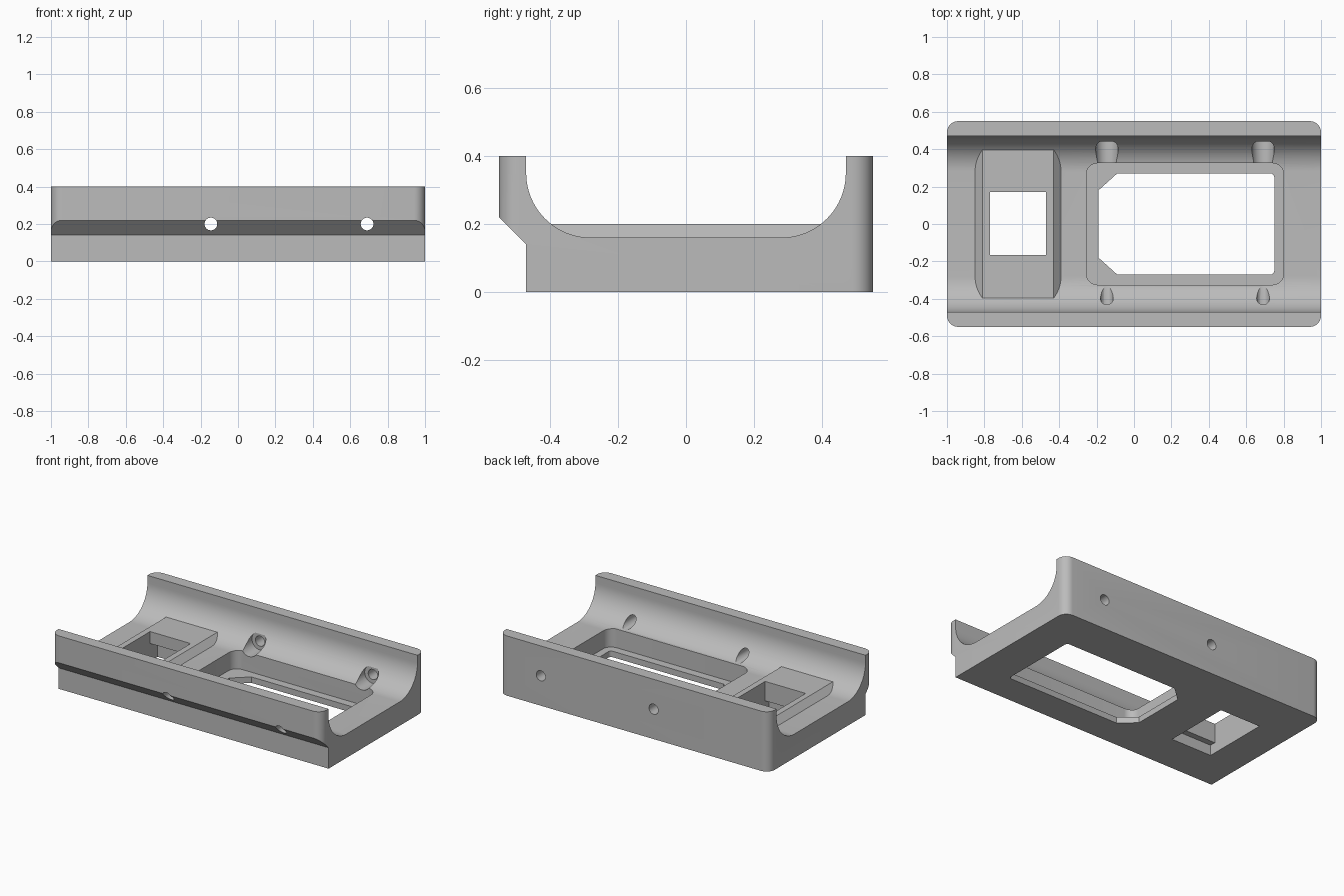
import bpy
import bmesh
from math import cos, sin, pi, radians
from mathutils import Vector

cube = bpy.data.objects.get("Cube")
if cube:
    bpy.data.objects.remove(cube, do_unlink=True)

grey = bpy.data.materials.new("light grey plastic")
grey.use_nodes = True
colour = (0.5, 0.5, 0.5, 1)
grey.diffuse_color = colour
grey.node_tree.nodes["Principled BSDF"].inputs["Base Color"].default_value = colour


def prism(name, points, axis, low, high):
    """Extrude a closed 2D outline along an axis; points use the other two axes in order."""
    def place(p, d):
        c = list(p)
        c.insert("xyz".index(axis), d)
        return Vector(c)
    bm = bmesh.new()
    face = bm.faces.new([bm.verts.new(place(p, low)) for p in points])
    grown = bmesh.ops.extrude_face_region(bm, geom=[face])
    shift = place((0, 0), high - low)
    verts = [v for v in grown["geom"] if isinstance(v, bmesh.types.BMVert)]
    bmesh.ops.translate(bm, verts=verts, vec=shift)
    bmesh.ops.recalc_face_normals(bm, faces=bm.faces)
    mesh = bpy.data.meshes.new(name)
    bm.to_mesh(mesh)
    bm.free()
    mesh.materials.append(grey)
    obj = bpy.data.objects.new(name, mesh)
    bpy.context.collection.objects.link(obj)
    return obj


def arc(cx, cy, r, start, end, steps):
    angles = [radians(start + (end - start) * i / steps) for i in range(steps + 1)]
    return [(cx + r * cos(a), cy + r * sin(a)) for a in angles]


def rectangle(x0, x1, y0, y1):
    return [(x0, y0), (x1, y0), (x1, y1), (x0, y1)]


def rounded(x0, x1, y0, y1, r):
    return (arc(x1 - r, y1 - r, r, 0, 90, 8) + arc(x0 + r, y1 - r, r, 90, 180, 8)
            + arc(x0 + r, y0 + r, r, 180, 270, 8) + arc(x1 - r, y0 + r, r, 270, 360, 8))


def circle(x, z, r):
    return arc(x, z, r, 0, 360, 32)[:-1]


def combine(target, tool, operation):
    """Apply a boolean and discard the helper."""
    mod = target.modifiers.new("cut", "BOOLEAN")
    mod.operation = operation
    mod.solver = "EXACT"
    mod.object = tool
    bpy.context.view_layer.objects.active = target
    bpy.ops.object.modifier_apply(modifier=mod.name)
    bpy.data.objects.remove(tool, do_unlink=True)


# Tray body: channel profile with an undercut front lip
profile = [(-0.47, 0), (0.6, 0), (0.6, 0.4), (0.47, 0.4)]
profile += arc(0.28, 0.35, 0.19, 0, -90, 20)
profile += arc(-0.28, 0.35, 0.19, -90, -180, 20)
profile += [(-0.47, 0.4), (-0.6, 0.4), (-0.6, 0.27), (-0.47, 0.14)]
tray = prism("channel_tray", profile, "x", -1.1, 1.1)
combine(tray, prism("corner_rounding", rounded(-1, 1, -0.55, 0.55, 0.06),
                    "z", -0.1, 0.6), "INTERSECT")

# Raised socket block with sloping sides
slope = [(-0.91, 0.1), (-0.33, 0.1), (-0.43, 0.2), (-0.81, 0.2)]
combine(tray, prism("socket_block", slope, "y", -0.45, 0.45), "UNION")

# Socket opening with clip recesses under its lips
combine(tray, prism("socket_hole", rectangle(-0.77, -0.47, -0.165, 0.17),
                    "z", -0.1, 0.5), "DIFFERENCE")
combine(tray, prism("small_clip_recess", rectangle(-0.77, -0.47, -0.205, 0),
                    "z", -0.1, 0.07), "DIFFERENCE")
combine(tray, prism("large_clip_recess", rectangle(-0.77, -0.47, 0, 0.25),
                    "z", -0.1, 0.12), "DIFFERENCE")

# Large window: rounded pocket above a ledge with a chamfered opening
combine(tray, prism("window_pocket", rounded(-0.255, 0.8, -0.325, 0.325, 0.06),
                    "z", 0.04, 0.5), "DIFFERENCE")
window = [(-0.09, -0.27)] + arc(0.73, -0.25, 0.02, 270, 360, 4)
window += arc(0.73, 0.25, 0.02, 0, 90, 4)
window += [(-0.09, 0.27), (-0.19, 0.18), (-0.19, -0.18)]
combine(tray, prism("window_hole", window, "z", -0.1, 0.3), "DIFFERENCE")

# Screw holes through both walls, counterbored inside the back wall
for x in (-0.145, 0.69):
    combine(tray, prism("screw_hole", circle(x, 0.2, 0.034), "y", -0.7, 0.7), "DIFFERENCE")
    combine(tray, prism("screw_head_bore", circle(x, 0.2, 0.06), "y", 0.2, 0.44), "DIFFERENCE")

# Smooth the curves, keep the edges crisp
bpy.ops.object.select_all(action="DESELECT")
tray.select_set(True)
bpy.context.view_layer.objects.active = tray
bpy.ops.object.shade_smooth_by_angle(angle=radians(25))
